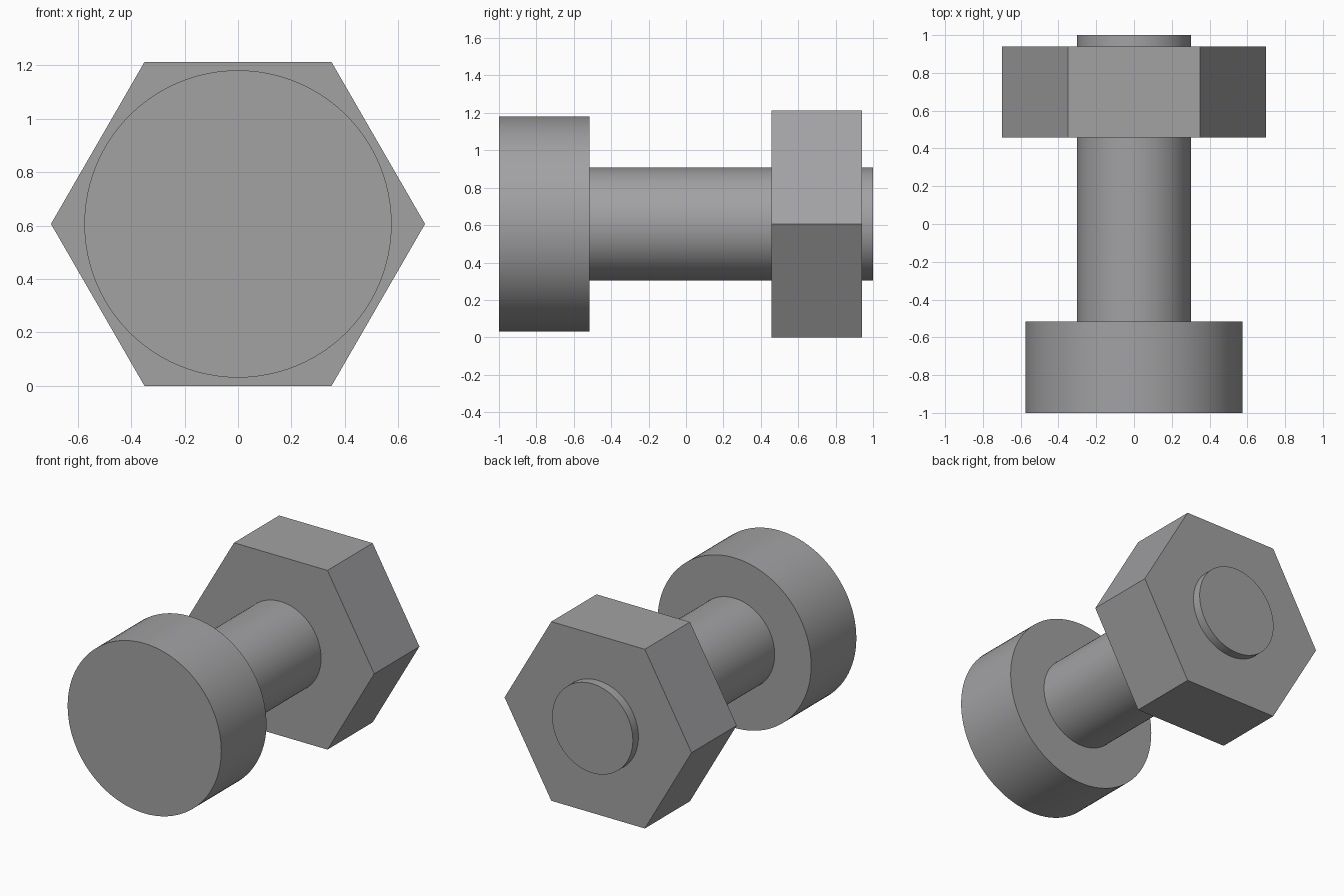
import bpy
import bmesh
from math import cos, sin, tau, radians
from mathutils import Vector

default_cube = bpy.data.objects.get("Cube")
if default_cube:
    bpy.data.objects.remove(default_cube, do_unlink=True)

NUT_RADIUS = 0.70
AXIS_Z = NUT_RADIUS * sin(tau / 6)  # the nut rests on one flat side

steel = bpy.data.materials.new("steel grey")
steel.use_nodes = True
colour = (0.36, 0.36, 0.37, 1)
steel.diffuse_color = colour
steel.node_tree.nodes["Principled BSDF"].inputs["Base Color"].default_value = colour


def prism(name, sides, radius, y_front, y_back, smooth=False):
    """Regular prism along y, with a corner pointing to +x."""
    bm = bmesh.new()
    ring = [bm.verts.new((radius * cos(tau * i / sides), y_front,
                          radius * sin(tau * i / sides))) for i in range(sides)]
    cap = bm.faces.new(ring)
    result = bmesh.ops.extrude_face_region(bm, geom=[cap], use_keep_orig=True)
    moved = [v for v in result["geom"] if isinstance(v, bmesh.types.BMVert)]
    bmesh.ops.translate(bm, verts=moved, vec=Vector((0, y_back - y_front, 0)))
    bmesh.ops.recalc_face_normals(bm, faces=bm.faces)
    mesh = bpy.data.meshes.new(name)
    bm.to_mesh(mesh)
    bm.free()
    mesh.materials.append(steel)
    obj = bpy.data.objects.new(name, mesh)
    obj.location.z = AXIS_Z
    bpy.context.collection.objects.link(obj)
    if smooth:
        bpy.ops.object.select_all(action="DESELECT")
        obj.select_set(True)
        bpy.context.view_layer.objects.active = obj
        bpy.ops.object.shade_smooth_by_angle(angle=radians(30))
    return obj


# Round head, shaft and hexagonal nut
prism("bolt_head", 96, 0.575, -1.0, -0.517, smooth=True)
prism("bolt_shaft", 96, 0.302, -0.53, 1.0, smooth=True)
prism("hex_nut", 6, NUT_RADIUS, 0.457, 0.94)
